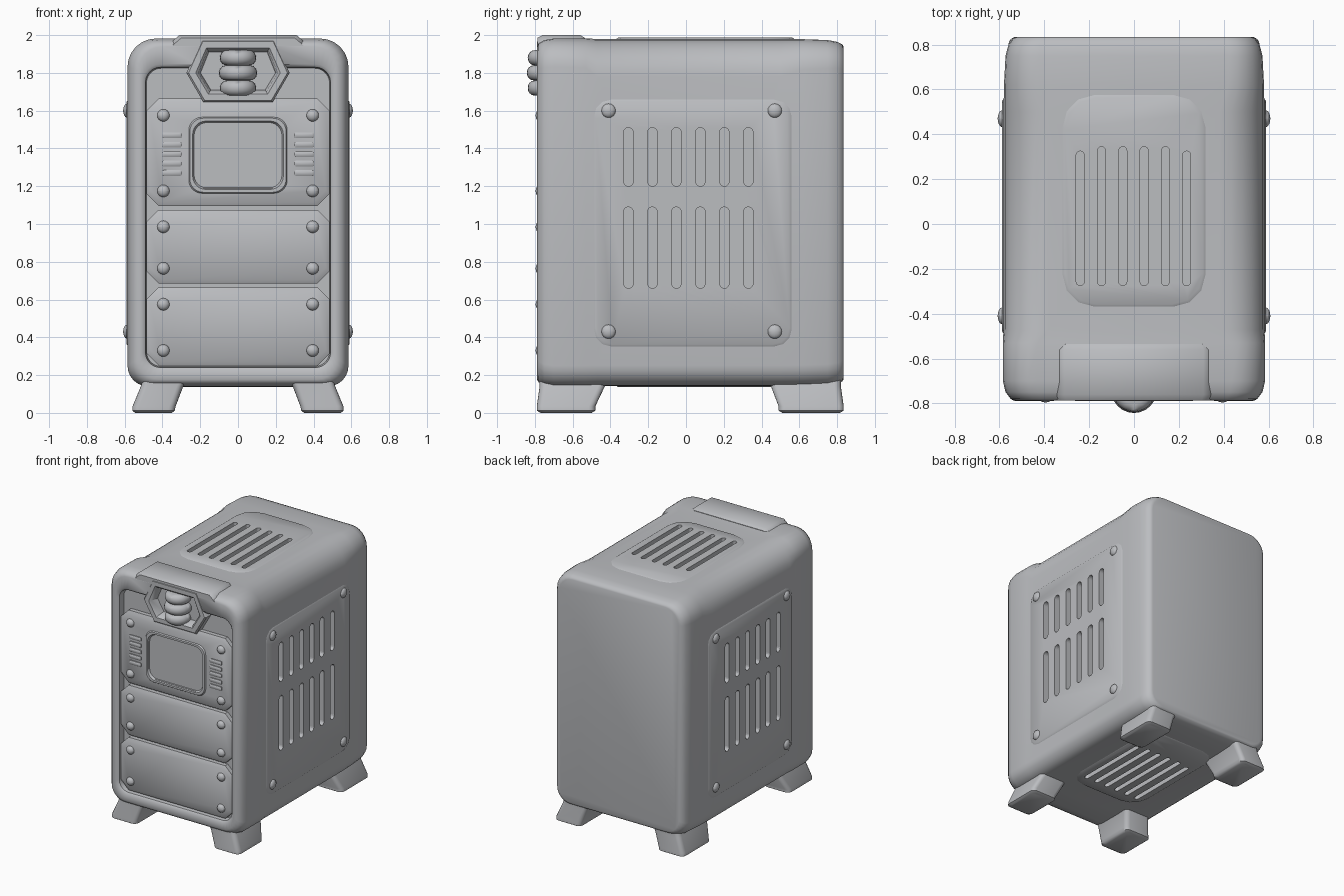
import bpy, bmesh
from math import sin, cos, pi, radians
from mathutils import Vector

cube = bpy.data.objects.get("Cube")
if cube:
    bpy.data.objects.remove(cube)

grey = bpy.data.materials.new("Light grey")
grey.use_nodes = True
colour = (0.5, 0.51, 0.53, 1)
grey.diffuse_color = colour
grey.node_tree.nodes["Principled BSDF"].inputs["Base Color"].default_value = colour

# Directions a part can face: (u, v, height) to world
FACING = {
    "front": lambda u, v, h: Vector((u, -h, v)),
    "left": lambda u, v, h: Vector((h, u, v)),
    "right": lambda u, v, h: Vector((-h, u, v)),
    "top": lambda u, v, h: Vector((u, v, h)),
    "bottom": lambda u, v, h: Vector((u, v, -h)),
}


def finish(bm, name, smooth=True):
    bmesh.ops.recalc_face_normals(bm, faces=bm.faces)
    mesh = bpy.data.meshes.new(name)
    bm.to_mesh(mesh)
    bm.free()
    mesh.materials.append(grey)
    obj = bpy.data.objects.new(name, mesh)
    bpy.context.collection.objects.link(obj)
    if smooth:
        bpy.ops.object.select_all(action="DESELECT")
        obj.select_set(True)
        bpy.context.view_layer.objects.active = obj
        bpy.ops.object.shade_smooth_by_angle(angle=radians(40))
    return obj


def outline(u0, u1, v0, v1, r, r_low=None, n=6):
    """Rectangle with rounded corners (n=1 gives chamfers)."""
    low = r if r_low is None else r_low
    pts = []
    corners = [(u1, v1, -1, -1, r), (u0, v1, 1, -1, r), (u0, v0, 1, 1, low), (u1, v0, -1, 1, low)]
    for k, (u, v, su, sv, rad) in enumerate(corners):
        for i in range(n + 1):
            a = pi / 2 * (k + i / n)
            pts.append((u + su * rad + rad * cos(a), v + sv * rad + rad * sin(a)))
    return pts


def loft(bm, rings, facing):
    """Skin between (outline, height) rings and cap both ends."""
    place = FACING[facing]
    loops = [[bm.verts.new(place(u, v, h)) for u, v in pts] for pts, h in rings]
    for a, b in zip(loops, loops[1:]):
        for i in range(len(a)):
            j = (i + 1) % len(a)
            bm.faces.new((a[i], a[j], b[j], b[i]))
    bm.faces.new(loops[0])
    bm.faces.new(loops[-1])


def part(name, rings, facing):
    bm = bmesh.new()
    loft(bm, rings, facing)
    return finish(bm, name)


def plate_rings(box, r, base, top, bevel, n=6):
    u0, u1, v0, v1 = box
    inner = outline(u0 + bevel, u1 - bevel, v0 + bevel, v1 - bevel, r, n=n)
    outer = outline(*box, r, n=n)
    return [(outer, base), (outer, top - bevel * 0.7), (inner, top)]


def cut(obj, cutter):
    mod = obj.modifiers.new("Cut", "BOOLEAN")
    mod.operation = "DIFFERENCE"
    mod.solver = "EXACT"
    mod.object = cutter
    cutter.hide_render = True
    cutter.hide_viewport = True


def dome(name, u, v, h, facing, r=0.033, rise=0.026):
    rings = []
    for i in range(6):
        a = pi / 2 * i / 5.3
        rr = r * cos(a)
        rings.append((outline(u - rr, u + rr, v - rr, v + rr, rr, n=4), h + rise * sin(a)))
    return part(name, rings, facing)


# Casing: rings run from the back face to the front rim, then into the recess
def section(inset, r, h, low=0.11):
    return (outline(-0.585 + inset, 0.585 - inset, 0.14 + inset * 0.6, 1.982 - inset * 0.7, r, low), h)


casing = part("casing", [
    section(0.065, 0.12, -0.835), section(0.045, 0.13, -0.828), section(0.025, 0.14, -0.80),
    section(0.012, 0.15, -0.75), section(0.005, 0.16, -0.62), section(0.003, 0.2, -0.5),
    section(0.003, 0.2, 0.47), section(0, 0.155, 0.53), section(0, 0.15, 0.70),
    section(0.012, 0.145, 0.75), section(0.035, 0.135, 0.78), section(0.06, 0.125, 0.788),
    (outline(-0.505, 0.505, 0.225, 1.845, 0.09), 0.788),
    (outline(-0.49, 0.49, 0.24, 1.83, 0.08), 0.775),
    (outline(-0.485, 0.485, 0.245, 1.825, 0.08), 0.725),
], "front")

# Vent slot cutters
SIDE_ROWS = [(1.2, 1.51), (0.66, 1.09)]
SIDE_Y = [-0.305 + 0.127 * i for i in range(6)]
TOP_X = [-0.24 + 0.095 * i for i in range(6)]


def slot(bm, u, v0, v1, h0, h1, facing, half):
    o = outline(u - half, u + half, v0, v1, half, n=4)
    loft(bm, [(o, h0), (o, h1)], facing)


bm = bmesh.new()
for side in ("left", "right"):
    for y in SIDE_Y:
        for z0, z1 in SIDE_ROWS:
            slot(bm, y, z0, z1, 0.54, 0.65, side, 0.025)
for i, x in enumerate(TOP_X):
    end = 0.02 if i in (0, 5) else 0
    slot(bm, x, -0.275, 0.345 - end, 1.94, 2.05, "top", 0.018)
    slot(bm, x, -0.275, 0.345 - end, -0.17, -0.05, "bottom", 0.018)
slots = finish(bm, "vent_slot_cutter", False)
cut(casing, slots)

# Thin raised vent panels on the sides, top and underside
panels = [
    ("left_vent_panel", (-0.49, 0.56, 0.35, 1.66), 0.09, 0.57, 0.589, "left"),
    ("right_vent_panel", (-0.49, 0.56, 0.35, 1.66), 0.09, 0.57, 0.589, "right"),
    ("top_vent_panel", (-0.32, 0.32, -0.37, 0.575), 0.14, 1.965, 1.987, "top"),
    ("bottom_vent_panel", (-0.32, 0.32, -0.37, 0.575), 0.14, -0.16, -0.136, "bottom"),
]
for name, box, r, base, top, facing in panels:
    cut(part(name, plate_rings(box, r, base, top, 0.012, n=3), facing), slots)

# Side screws
for side in ("left", "right"):
    for y in (-0.41, 0.47):
        for z in (0.43, 1.6):
            dome(side + "_side_screw", y, z, 0.586, side, 0.038, 0.022)

# Front panels and their screws
screen_cutter = part("screen_cutter", [
    (outline(-0.225, 0.225, 1.2, 1.53, 0.05), 0.745),
    (outline(-0.245, 0.245, 1.18, 1.55, 0.065), 0.80)], "front")
for name, z0, z1 in (("lower_panel", 0.25, 0.665), ("middle_panel", 0.685, 1.075), ("screen_panel", 1.095, 1.665)):
    panel = part(name, plate_rings((-0.485, 0.485, z0, z1), 0.065, 0.70, 0.772, 0.02, n=1), "front")
    if name == "screen_panel":
        cut(panel, screen_cutter)
    for x in (-0.395, 0.395):
        for z in (z0 + 0.08, z1 - 0.09):
            dome(name + "_screw", x, z, 0.77, "front")

# Screen surround
bm = bmesh.new()
rim = [(0.265, 0.765), (0.255, 0.781), (0.240, 0.781), (0.225, 0.748)]
loft(bm, [(outline(-w, w, 1.425 - w - 0.002, 1.305 + w, 0.07), h) for w, h in rim], "front")
finish(bm, "screen_surround")

# Ribs beside the screen
for side in (-1, 1):
    for i in range(5):
        x, z = side * 0.35, 1.27 + i * 0.05
        part("panel_rib", plate_rings((x - 0.052, x + 0.052, z - 0.015, z + 0.015), 0.008, 0.76, 0.785, 0.007, n=2), "front")


# Bracket round the front knob, with a six-sided pocket
def hexagon(g):
    right = [(0.15 + g * 0.6, 1.70 - g), (0.21 + g * 1.15, 1.8), (0.16 + g * 0.6, 1.92 + g)]
    return right + [(-x, z) for x, z in reversed(right)]


pocket = part("pocket_cutter", [(hexagon(0.02), 0.70), (hexagon(0.02), 0.9)], "front")
cut(casing, pocket)
part("knob_bracket", [(hexagon(0.055), 0.69), (hexagon(0.055), 0.778), (hexagon(0.045), 0.79),
                      (hexagon(0.012), 0.79), (hexagon(0), 0.778), (hexagon(-0.01), 0.715)], "front")

# Raised cap on the top front edge
cap = [(-0.37, 1.93), (0.37, 1.93), (0.34, 1.975), (0.31, 2.0), (-0.31, 2.0), (-0.34, 1.975)]
low_cap = [(x * 0.97, z - 0.015 * (z > 1.95)) for x, z in cap]
top_cap = part("top_cap", [(low_cap, 0.535), (cap, 0.56), (cap, 0.76), (low_cap, 0.787)], "front")
cut(top_cap, pocket)

# Three-lobed knob
rings = []
for lobe in range(3):
    for i in range(9):
        a = -pi / 2 + pi * i / 8
        r = (0.065 if lobe == 1 else 0.06) + 0.036 * cos(a)
        z = 1.72 + lobe * 0.08 + 0.04 * sin(a)
        if lobe and i == 0:
            continue
        rings.append((outline(-r, r, -0.742 - r, -0.742 + r, r), z))
part("front_knob", rings, "top")

# Splayed feet
for side, mirror in (("left", 1), ("right", -1)):
    for end, y0, y1, t0, t1 in (("front", -0.79, -0.48, -0.775, -0.43), ("rear", 0.49, 0.835, 0.45, 0.82)):
        profile = [(0.35, 0.545, y0 + 0.02, y1 - 0.02, 0), (0.335, 0.56, y0, y1, 0.012),
                   (0.33, 0.558, y0, y1, 0.035), (0.29, 0.515, t0, t1, 0.14), (0.26, 0.5, t0, t1, 0.19)]
        rings = [([(mirror * x, y) for x, y in outline(a, b, c, d, 0.035, n=4)], h) for a, b, c, d, h in profile]
        part(f"{end}_{side}_foot", rings, "top")
